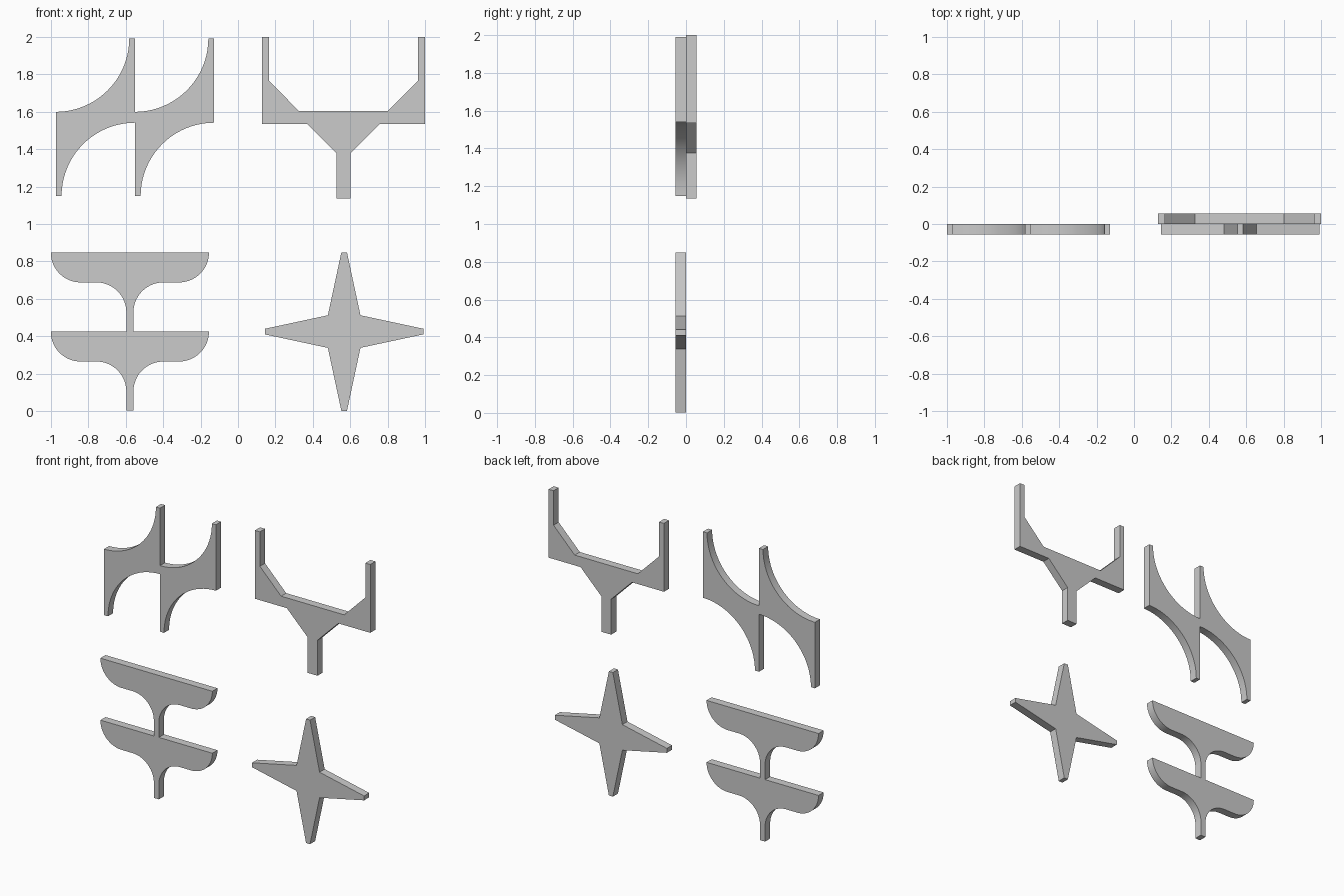
import bpy, bmesh
from math import sin, cos, radians

if "Cube" in bpy.data.objects:
    bpy.data.objects.remove(bpy.data.objects["Cube"])

T = 0.055  # panel thickness


def arc(cx, cz, r, a0, a1, n=20):
    return [(cx + r * cos(radians(a0 + (a1 - a0) * i / n)),
             cz + r * sin(radians(a0 + (a1 - a0) * i / n))) for i in range(n + 1)]


def panel(name, pts, loc, y0=-T, repeat=None):
    """Extrude an (x, z) outline from y0 to y0 + T, optionally repeated as tiles."""
    bm = bmesh.new()
    face = bm.faces.new([bm.verts.new((x, y0, z)) for x, z in pts])
    ext = bmesh.ops.extrude_face_region(bm, geom=[face])
    bmesh.ops.translate(bm, vec=(0, T, 0),
                        verts=[v for v in ext["geom"] if isinstance(v, bmesh.types.BMVert)])
    bmesh.ops.recalc_face_normals(bm, faces=bm.faces)
    mesh = bpy.data.meshes.new(name)
    bm.to_mesh(mesh)
    bm.free()
    ob = bpy.data.objects.new(name, mesh)
    ob.location = (loc[0], 0, loc[1])
    bpy.context.collection.objects.link(ob)
    bpy.ops.object.select_all(action="DESELECT")
    ob.select_set(True)
    bpy.context.view_layer.objects.active = ob
    bpy.ops.object.shade_smooth_by_angle(angle=radians(30))
    if repeat:
        mod = ob.modifiers.new("tiles", "ARRAY")
        mod.count = 2
        mod.use_relative_offset = False
        mod.use_constant_offset = True
        mod.constant_offset_displace = repeat
    return ob


def mirrored(half):
    """Complete a right-hand outline with its mirror image across x = 0."""
    return half + [(-x, z) for x, z in reversed(half)]


# Curved lattice: quarter arcs cut from opposite corners, two tiles side by side
W, H, R = 0.4225, 0.842, 0.392
panel("arched_lattice",
      arc(0, H, R, 270, 360) + [(W, H), (W, R)] + arc(W, 0, R, 90, 180)[1:] + [(0, 0)],
      (-0.973, 1.149), repeat=(W, 0, 0))

# Forked lattice: angular Y with two upright arms, set behind the other panels
fork = [(0.238, 1.604), (0.398, 1.765), (0.398, 2.0), (0.435, 2.0),
        (0.435, 1.534), (0.194, 1.534), (0.037, 1.377), (0.037, 1.135)]
panel("forked_lattice", mirrored(fork), (0.563, 0), y0=0)

# Scalloped lattice: rounded bowl on a flared stem, two tiles stacked
h, s, r = 0.4225, 0.019, 0.16
bowl = [(h, h)] + arc(h - r, h, r, 0, -90)[1:] + arc(s + r, h - 2 * r, r, 90, 180) + [(s, 0)]
panel("scalloped_lattice", mirrored(bowl), (-0.5775, 0.003), repeat=(0, 0, h))

# Star lattice: four blunt points
tip, half, inner = 0.423, 0.015, 0.087
quarter = [(half, tip), (inner, inner), (tip, half)]
star = []
for _ in range(4):
    star += quarter
    quarter = [(z, -x) for x, z in quarter]
panel("star_lattice", star, (0.567, 0.4255))
